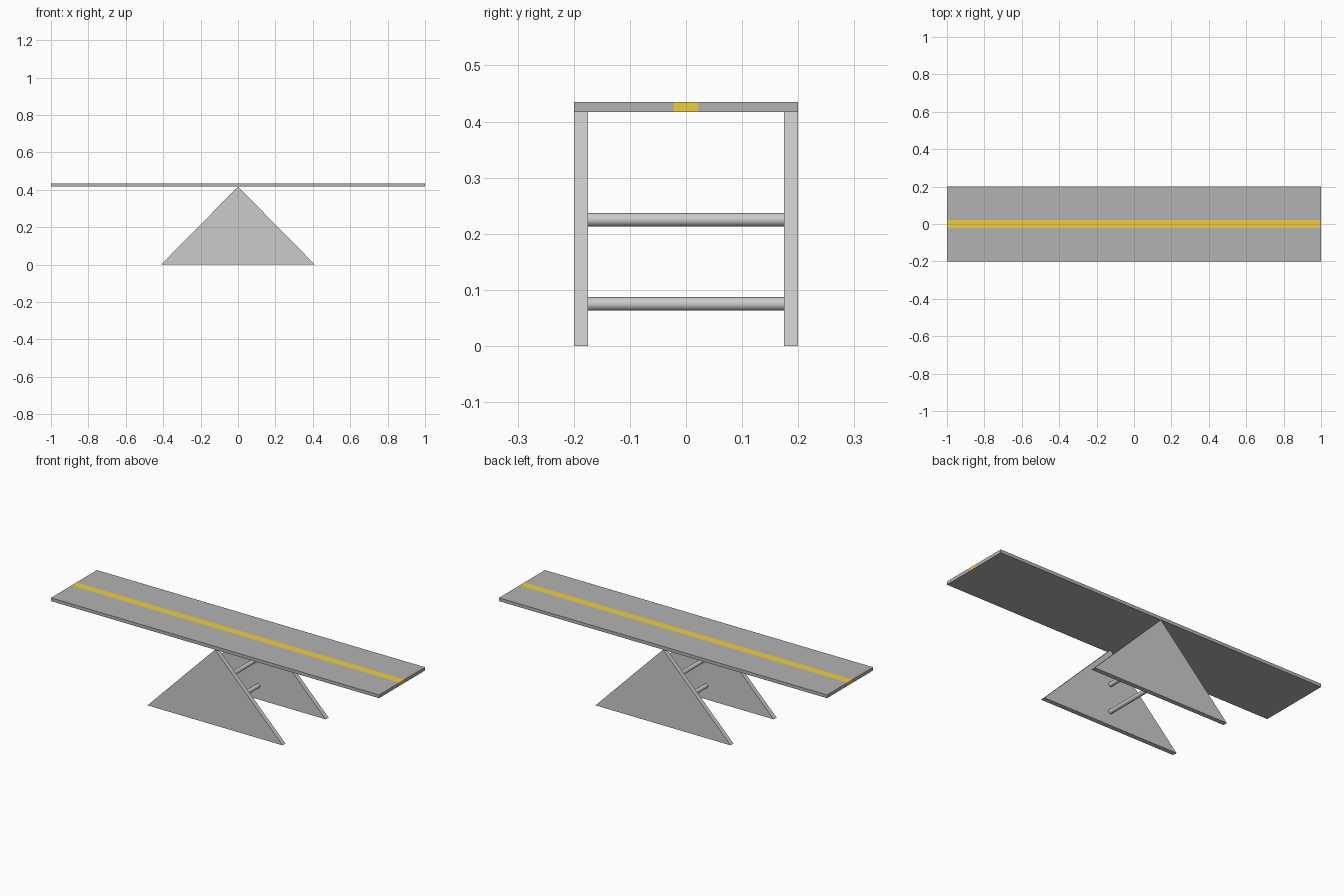
import bpy, bmesh
from math import pi

if "Cube" in bpy.data.objects:
    bpy.data.objects.remove(bpy.data.objects["Cube"])

BOARD_BOTTOM, BOARD_TOP = 0.417, 0.435


def material(name, color):
    m = bpy.data.materials.new(name)
    m.diffuse_color = color
    m.use_nodes = True
    m.node_tree.nodes["Principled BSDF"].inputs["Base Color"].default_value = m.diffuse_color
    return m


def extruded(name, profile, offset, materials=()):
    """Closed solid: profile polygon swept along a vector."""
    bm = bmesh.new()
    face = bm.faces.new([bm.verts.new(p) for p in profile])
    swept = bmesh.ops.extrude_face_region(bm, geom=[face], use_keep_orig=True)["geom"]
    bmesh.ops.translate(bm, vec=offset,
                        verts=[v for v in swept if isinstance(v, bmesh.types.BMVert)])
    bmesh.ops.recalc_face_normals(bm, faces=bm.faces)
    mesh = bpy.data.meshes.new(name)
    bm.to_mesh(mesh)
    bm.free()
    for m in materials:
        mesh.materials.append(m)
    obj = bpy.data.objects.new(name, mesh)
    bpy.context.collection.objects.link(obj)
    return obj


# plank with a painted centre stripe on the top and both ends
grey = material("board_grey", (0.45, 0.45, 0.45, 1))
yellow = material("stripe_yellow", (0.85, 0.62, 0.05, 1))
board = extruded("board", [(-1, -0.2, BOARD_BOTTOM), (-1, 0.2, BOARD_BOTTOM),
                           (-1, 0.2, BOARD_TOP), (-1, -0.2, BOARD_TOP)],
                 (2, 0, 0), (grey, yellow))
bm = bmesh.new()
bm.from_mesh(board.data)
for y in (-0.022, 0.022):
    bmesh.ops.bisect_plane(bm, geom=bm.verts[:] + bm.edges[:] + bm.faces[:],
                           plane_co=(0, y, 0), plane_no=(0, 1, 0))
for f in bm.faces:
    if abs(f.calc_center_median().y) < 0.02 and f.normal.z > -0.5:
        f.material_index = 1
bm.to_mesh(board.data)
bm.free()

# triangular side supports
for name, y in (("front_support", -0.2), ("back_support", 0.175)):
    extruded(name, [(-0.412, y, 0), (0.412, y, 0), (0, y, BOARD_BOTTOM)], (0, 0.025, 0))

# round cross bars between the supports
for name, z in (("lower_bar", 0.075), ("upper_bar", 0.225)):
    bpy.ops.mesh.primitive_cylinder_add(vertices=32, radius=0.012, depth=0.35,
                                        location=(0, 0, z), rotation=(pi / 2, 0, 0))
    bpy.context.object.name = name
    bpy.ops.object.shade_smooth_by_angle()
